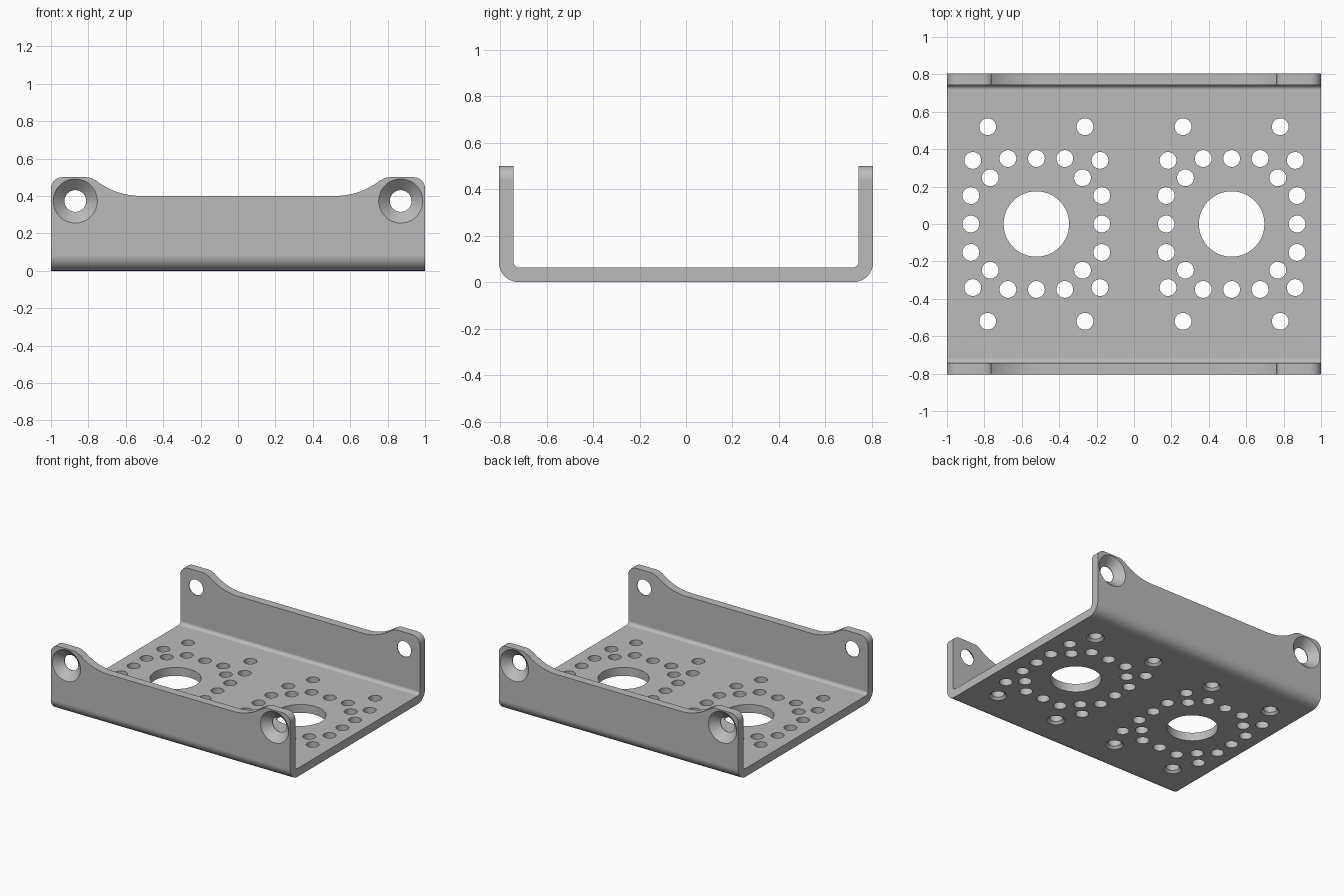
import bpy, bmesh
from math import sin, cos, pi, radians
from mathutils import Matrix, Vector

cube = bpy.data.objects.get("Cube")
if cube:
    bpy.data.objects.remove(cube, do_unlink=True)

HALF_X, HALF_Y, WALL, TOP, LOW = 1.0, 0.805, 0.063, 0.5, 0.4

grey = bpy.data.materials.new("satin grey")
grey.use_nodes = True
grey.diffuse_color = (0.5, 0.5, 0.5, 1)
grey.node_tree.nodes["Principled BSDF"].inputs["Base Color"].default_value = (0.5, 0.5, 0.5, 1)


def arc(cx, cy, r, start, end, n=10):
    angles = [radians(start + (end - start) * i / n) for i in range(n + 1)]
    return [(cx + r * cos(a), cy + r * sin(a)) for a in angles]


def mirrored(half):
    """Close a half outline by mirroring it across the vertical axis."""
    return half + [(-a, b) for a, b in reversed(half)]


def make_object(name, bm):
    bmesh.ops.recalc_face_normals(bm, faces=bm.faces)
    mesh = bpy.data.meshes.new(name)
    bm.to_mesh(mesh)
    bm.free()
    mesh.materials.append(grey)
    obj = bpy.data.objects.new(name, mesh)
    bpy.context.collection.objects.link(obj)
    return obj


def extrude(name, outline, place, direction):
    bm = bmesh.new()
    face = bm.faces.new([bm.verts.new(place(a, b)) for a, b in outline])
    geom = bmesh.ops.extrude_face_region(bm, geom=[face])["geom"]
    verts = [v for v in geom if isinstance(v, bmesh.types.BMVert)]
    bmesh.ops.translate(bm, verts=verts, vec=direction)
    return make_object(name, bm)


def drill(bm, matrix, profile, n=32):
    """Add a turned cutter with (radius, height) rings."""
    rings = [[bm.verts.new(matrix @ Vector((r * cos(2 * pi * i / n), r * sin(2 * pi * i / n), h)))
              for i in range(n)] for r, h in profile]
    for low, high in zip(rings, rings[1:]):
        for i in range(n):
            j = (i + 1) % n
            bm.faces.new((low[i], low[j], high[j], high[i]))
    bm.faces.new(list(reversed(rings[0])))
    bm.faces.new(rings[-1])


def boolean(target, cutter, operation):
    mod = target.modifiers.new(operation.lower(), 'BOOLEAN')
    mod.object, mod.operation, mod.solver = cutter, operation, 'EXACT'
    bpy.ops.object.select_all(action='DESELECT')
    bpy.context.view_layer.objects.active = target
    target.select_set(True)
    bpy.ops.object.modifier_apply(modifier=mod.name)
    bpy.data.objects.remove(cutter, do_unlink=True)


# Folded channel with rounded bends
R_OUT, R_IN = 0.085, 0.025
inner = HALF_Y - WALL
section = (arc(HALF_Y - R_OUT, R_OUT, R_OUT, -90, 0)
           + [(HALF_Y, TOP + 0.1), (inner, TOP + 0.1)]
           + arc(inner - R_IN, WALL + R_IN, R_IN, 0, -90, 6))
half = section[len(arc(0, 0, 1, 0, 1)) + 2:]
outer = section[:len(section) - len(half)]
outline = outer + half + [(-y, z) for y, z in reversed(half)] + [(-y, z) for y, z in reversed(outer)]
bracket = extrude("mounting_bracket", outline, lambda y, z: (-HALF_X, y, z), (2 * HALF_X, 0, 0))

# Wall silhouette: raised ears sweeping down to a lower middle
R_EAR, R_SWEEP = 0.06, 0.386
ears = ([(HALF_X + 0.1, -0.1), (HALF_X + 0.1, TOP - R_EAR)]
        + arc(HALF_X - R_EAR, TOP - R_EAR, R_EAR, 0, 90)
        + arc(0.81, TOP - 0.07, 0.07, 90, 130, 6)
        + arc(0.52, LOW + R_SWEEP, R_SWEEP, -51, -90, 12))
silhouette = extrude("wall_silhouette", mirrored(ears), lambda x, z: (x, -1, z), (0, 2, 0))
boolean(bracket, silhouette, 'INTERSECT')

# Hole pattern, repeated on both halves of the floor
SMALL = 0.045
pattern = {(0.26, 0.52), (0.34, 0.34), (0.247, 0.247),
           (0.35, 0), (0.35, 0.152), (0, 0.35), (0.152, 0.35)}
holes = bmesh.new()
for cx in (-0.522, 0.522):
    drill(holes, Matrix.Translation((cx, 0, 0)), [(0.175, -0.1), (0.175, 0.2)], 64)
    for px, py in pattern:
        spots = {(sx * px, sy * py) for sx in (-1, 1) for sy in (-1, 1)}
        for x, y in spots:
            rings = [(SMALL, -0.1), (SMALL, 0.2)]
            if py > 0.5:  # countersunk from below
                rings = [(0.062, -0.1), (0.062, 0), (SMALL, 0.017), (SMALL, 0.2)]
            drill(holes, Matrix.Translation((cx + x, y, 0)), rings)

# Countersunk screw holes in the ears
for x in (-0.87, 0.87):
    for side in (-1, 1):
        place = Matrix.Translation((x, side * HALF_Y, 0.373)) @ Matrix.Rotation(side * pi / 2, 4, 'X')
        drill(holes, place, [(0.118, -0.1), (0.118, 0), (0.058, 0.058), (0.058, 0.15)], 48)
boolean(bracket, make_object("hole_cutter", holes), 'DIFFERENCE')

# Smooth bends and bores, crisp edges
bpy.ops.object.shade_smooth_by_angle(angle=radians(25))
weighted = bracket.modifiers.new("weighted normals", 'WEIGHTED_NORMAL')
weighted.keep_sharp = True
